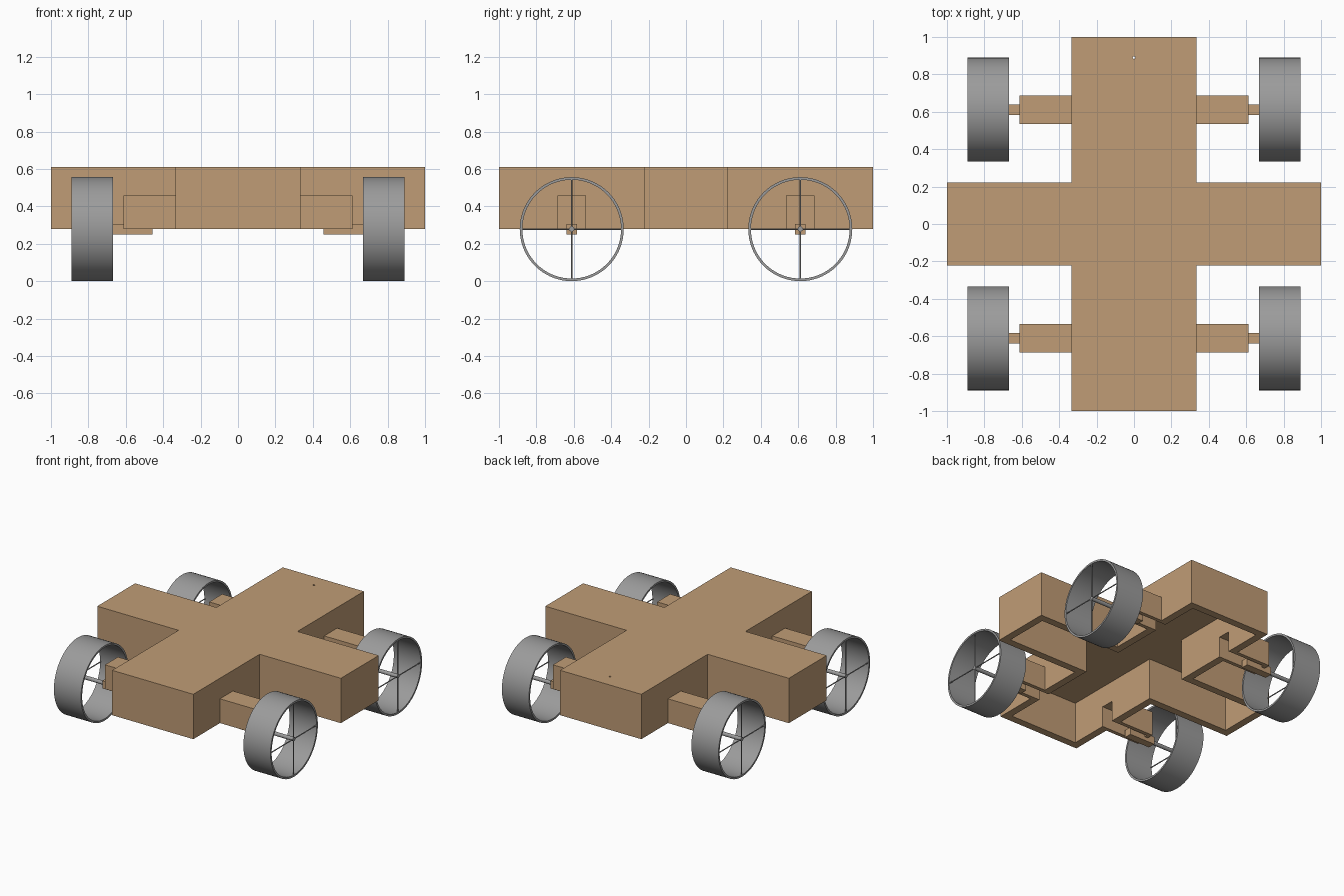
import bpy, bmesh, math
from mathutils import Matrix, Vector

cube = bpy.data.objects.get("Cube")
if cube:
    bpy.data.objects.remove(cube, do_unlink=True)


def material(name, rgb):
    m = bpy.data.materials.new(name)
    m.use_nodes = True
    m.diffuse_color = (*rgb, 1)
    m.node_tree.nodes["Principled BSDF"].inputs["Base Color"].default_value = (*rgb, 1)
    return m


TAN = material("tan", (0.53, 0.335, 0.18))
GREY = material("grey", (0.33, 0.33, 0.33))


def finish(bm, name, mat, smooth=False):
    bmesh.ops.recalc_face_normals(bm, faces=bm.faces[:])
    me = bpy.data.meshes.new(name)
    bm.to_mesh(me)
    bm.free()
    me.materials.append(mat)
    ob = bpy.data.objects.new(name, me)
    bpy.context.collection.objects.link(ob)
    bpy.ops.object.select_all(action='DESELECT')
    ob.select_set(True)
    bpy.context.view_layer.objects.active = ob
    if smooth:
        bpy.ops.object.shade_smooth_by_angle(angle=math.radians(35))
    return ob


def prism(name, pts, z0, z1, mat=TAN):
    """Vertical prism over a flat outline."""
    bm = bmesh.new()
    f = bm.faces.new([bm.verts.new((x, y, z0)) for x, y in pts])
    ext = bmesh.ops.extrude_face_region(bm, geom=[f])
    verts = [v for v in ext["geom"] if isinstance(v, bmesh.types.BMVert)]
    bmesh.ops.translate(bm, verts=verts, vec=(0, 0, z1 - z0))
    return finish(bm, name, mat)


def box(name, x0, x1, y0, y1, z0, z1):
    return prism(name, [(x0, y0), (x1, y0), (x1, y1), (x0, y1)], z0, z1)


def rod(name, a, b, r, segs=16):
    a, b = Vector(a), Vector(b)
    bm = bmesh.new()
    rot = (b - a).to_track_quat('Z', 'Y').to_matrix().to_4x4()
    bmesh.ops.create_cone(bm, cap_ends=True, segments=segs, radius1=r, radius2=r,
                          depth=(b - a).length,
                          matrix=Matrix.Translation((a + b) / 2) @ rot)
    return finish(bm, name, GREY, True)


def rim(name, x0, x1, y, z, r_out, r_in, segs=72):
    """Hollow wheel rim turned about the x axis."""
    bm = bmesh.new()
    profile = [(x0, r_out), (x1, r_out), (x1, r_in), (x0, r_in)]
    rings = []
    for i in range(segs):
        a = 2 * math.pi * i / segs
        rings.append([bm.verts.new((x, y + r * math.cos(a), z + r * math.sin(a)))
                      for x, r in profile])
    for i in range(segs):
        p, q = rings[i], rings[(i + 1) % segs]
        for k in range(4):
            n = (k + 1) % 4
            bm.faces.new((p[k], p[n], q[n], q[k]))
    return finish(bm, name, GREY, True)


def cut(ob, cutter):
    cutter.hide_render = True
    mod = ob.modifiers.new("cut", 'BOOLEAN')
    mod.operation, mod.solver, mod.object = 'DIFFERENCE', 'EXACT', cutter
    bpy.context.view_layer.objects.active = ob
    bpy.ops.object.modifier_apply(modifier=mod.name)
    bpy.data.objects.remove(cutter, do_unlink=True)


def plus(inset):
    """Cross-shaped outline, moved inward by inset."""
    w, h, e = 0.333 - inset, 0.222 - inset, 1 - inset
    quarter = [(e, h), (w, h), (w, e)]
    return (quarter + [(-x, y) for x, y in reversed(quarter)]
            + [(-x, -y) for x, y in quarter] + [(x, -y) for x, y in reversed(quarter)])


BOTTOM, TOP, AXLE_Y, AXLE_Z = 0.278, 0.611, 0.611, 0.278
WALL, THIN, RADIUS = 0.055, 0.028, 0.278

# Cross-shaped body, hollow and open below
body = prism("body", plus(0), BOTTOM, TOP)
cut(body, prism("body_hollow", plus(WALL), BOTTOM - 0.1, TOP - THIN))

# Small hole through the top near the back
cut(body, rod("top_hole", (0, 0.89, 0.5), (0, 0.89, 0.7), 0.007, 12))

for sx, side in ((1, "left"), (-1, "right")):
    for sy, end in ((-1, "front"), (1, "back")):
        tag = f"{end}_{side}"
        y = sy * AXLE_Y

        # Suspension arm: a channel open below and towards the body
        xs = sorted((sx * 0.333, sx * 0.611))
        arm = box("arm_" + tag, *xs, y - 0.076, y + 0.076, BOTTOM, 0.458)
        for target in (arm, body):
            xs = sorted((sx * 0.25, sx * (0.611 - THIN)))
            cut(target, box("arm_hollow", *xs, y - 0.076 + THIN, y + 0.076 - THIN,
                            BOTTOM - 0.1, 0.458 - THIN))

        # Axle block and axle
        xs = sorted((sx * 0.458, sx * 0.667))
        box("axle_block_" + tag, *xs, y - 0.028, y + 0.028, AXLE_Z - 0.028, AXLE_Z + 0.028)
        rod("axle_" + tag, (sx * 0.64, y, AXLE_Z), (sx * 0.889, y, AXLE_Z), 0.014)

        # Wheel rim with crossed spokes
        rim("wheel_rim_" + tag, sx * 0.667, sx * 0.889, y, AXLE_Z, RADIUS, RADIUS - 0.014)
        reach, x = RADIUS - 0.007, sx * 0.884
        rod("upright_spoke_" + tag, (x, y, AXLE_Z - reach), (x, y, AXLE_Z + reach), 0.004, 8)
        rod("level_spoke_" + tag, (x, y - reach, AXLE_Z), (x, y + reach, AXLE_Z), 0.004, 8)
